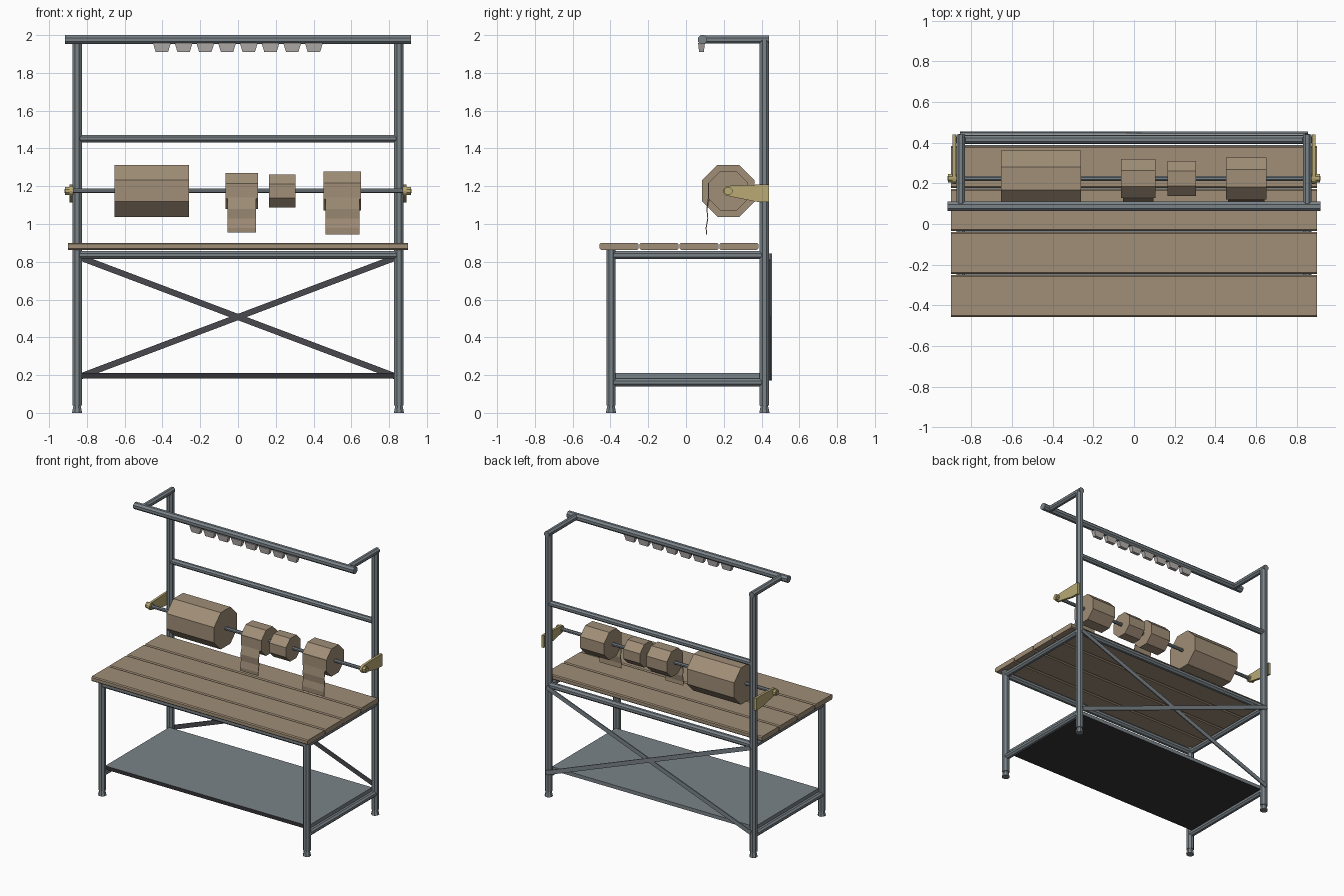
import bpy, bmesh, math
from mathutils import Vector

if "Cube" in bpy.data.objects:
    bpy.data.objects.remove(bpy.data.objects["Cube"], do_unlink=True)


def material(name, rgb):
    lin = [((c / 255 + 0.055) / 1.055) ** 2.4 for c in rgb] + [1]
    m = bpy.data.materials.new(name)
    m.use_nodes = True
    m.diffuse_color = lin
    node = next(n for n in m.node_tree.nodes if n.type == "BSDF_PRINCIPLED")
    node.inputs["Base Color"].default_value = lin
    return m


STEEL = material("grey steel", (122, 131, 137))
DARK = material("dark steel", (74, 73, 78))
BLACK = material("shelf underside", (52, 52, 55))
WOOD = material("tan board", (160, 142, 119))
BRASS = material("yellow bracket", (184, 170, 116))
LAMP = material("pale plastic", (180, 175, 173))


def prism(name, profile, axis, start, end, mat, taper=1.0):
    """Extrude a closed 2D profile along an axis; taper scales the end cap."""
    def place(a, b, t):
        return {"x": (t, a, b), "y": (a, t, b), "z": (a, b, t)}[axis]
    n = len(profile)
    ca = sum(p[0] for p in profile) / n
    cb = sum(p[1] for p in profile) / n
    bm = bmesh.new()
    low = [bm.verts.new(place(a, b, start)) for a, b in profile]
    high = [bm.verts.new(place(ca + (a - ca) * taper, cb + (b - cb) * taper, end))
            for a, b in profile]
    bm.faces.new(low)
    bm.faces.new(high)
    for i in range(n):
        j = (i + 1) % n
        bm.faces.new((low[i], low[j], high[j], high[i]))
    bmesh.ops.recalc_face_normals(bm, faces=bm.faces)
    me = bpy.data.meshes.new(name)
    bm.to_mesh(me)
    bm.free()
    me.materials.append(mat)
    ob = bpy.data.objects.new(name, me)
    bpy.context.collection.objects.link(ob)
    return ob


def ngon(a, b, apothem, sides=8):
    r = apothem / math.cos(math.pi / sides)
    return [(a + r * math.cos((i + 0.5) * math.tau / sides),
             b + r * math.sin((i + 0.5) * math.tau / sides)) for i in range(sides)]


def rect(a0, a1, b0, b1):
    return [(a0, b0), (a1, b0), (a1, b1), (a0, b1)]


def paint(ob, mat, rule):
    """Give a second material to the faces whose normal meets the rule."""
    ob.data.materials.append(mat)
    for f in ob.data.polygons:
        if rule(f.normal):
            f.material_index = 1


POST_X, FRONT_Y, BACK_Y = 0.852, -0.397, 0.415
SHAFT_Y, SHAFT_Z = 0.224, 1.175
BAR_Y, BAR_Z = 0.087, 1.976

# Legs, tall posts, feet and side rails
for side, s in (("left", 1), ("right", -1)):
    x = s * POST_X
    for end, y, top in (("front_leg", FRONT_Y, 0.865), ("back_post", BACK_Y, 1.975)):
        prism(f"{side}_{end}", ngon(x, y, 0.025), "z", 0.04, top, STEEL)
        prism(f"{side}_{end}_foot", ngon(x, y, 0.027), "z", 0, 0.04, STEEL, 0.7)
    for label, z in (("upper", 0.835), ("lower", 0.161)):
        prism(f"{side}_{label}_side_rail", ngon(x, z, 0.021), "y",
              FRONT_Y, BACK_Y, STEEL)
    prism(f"{side}_top_arm", ngon(x, BAR_Z, 0.021), "y", BAR_Y, 0.44, STEEL)

# Cross rails
for name, y, z, half, r in (("front_table_rail", FRONT_Y, 0.836, POST_X, 0.022),
                            ("back_table_rail", BACK_Y, 0.836, POST_X, 0.022),
                            ("middle_rail", BACK_Y, 1.452, POST_X, 0.02),
                            ("top_front_bar", BAR_Y, BAR_Z, 0.917, 0.024)):
    prism(name, ngon(y, z, r), "x", -half, half, STEEL)

# Table planks with softened edges
for i in range(4):
    y0 = -0.457 + i * 0.2115
    y1 = y0 + 0.206
    c = 0.007
    outline = [(y0 + c, 0.863), (y1 - c, 0.863), (y1, 0.863 + c), (y1, 0.9 - c),
               (y1 - c, 0.9), (y0 + c, 0.9), (y0, 0.9 - c), (y0, 0.863 + c)]
    prism(f"plank_{i + 1}", outline, "x", -0.9, 0.9, WOOD)

# Lower shelf, dark everywhere but on top and at the sides
shelf = prism("lower_shelf", rect(-0.372, 0.388, 0.183, 0.21), "x", -0.845, 0.845, STEEL)
paint(shelf, BLACK, lambda n: n.z < -0.5 or n.y < -0.5)

# Crossed braces on the back
for name, s, y in (("rising_brace", 1, 0.44), ("falling_brace", -1, 0.447)):
    a, b = Vector((-0.85 * s, 0.187)), Vector((0.85 * s, 0.828))
    d = (b - a).normalized()
    off = Vector((-d.y, d.x)) * 0.016
    brace = prism(name, [a + off, b + off, b - off, a - off], "y", y, y + 0.008, STEEL)
    paint(brace, DARK, lambda n: n.y < -0.5)

# Roll shaft
prism("roll_shaft", ngon(SHAFT_Y, SHAFT_Z, 0.012), "x", -0.9, 0.9, STEEL)

# Octagonal rolls, two with a loose hanging end
for name, x0, x1, r, tail in (("wide_roll", -0.655, -0.26, 0.138, 0),
                              ("centre_roll", -0.065, 0.105, 0.096, 0.955),
                              ("small_roll", 0.165, 0.304, 0.087, 0),
                              ("right_roll", 0.452, 0.652, 0.104, 0.945)):
    prism(name, ngon(SHAFT_Y, SHAFT_Z, r), "x", x0, x1, WOOD)
    if tail:
        face = SHAFT_Y - r
        path = [(face - 0.003, SHAFT_Z + r * 0.41), (face - 0.004, 1.14),
                (0.108, 1.08), (0.113, 1.03), (0.104, 0.98), (0.106, tail)]
        sheet = path + [(y + 0.005, z) for y, z in reversed(path)]
        prism(f"{name}_loose_end", sheet, "x", x0 + 0.01, x1 - 0.01, WOOD)

# Shaft brackets and end hubs
for side, s in (("left", 1), ("right", -1)):
    nose = [(SHAFT_Y + 0.027 * math.cos(t), SHAFT_Z + 0.027 * math.sin(t))
            for t in (math.radians(90 + 30 * k) for k in range(7))]
    plate = nose + [(0.37, 1.118), (0.44, 1.115), (0.44, 1.208), (0.37, 1.208)]
    prism(f"{side}_bracket", plate, "x", s * 0.875, s * 0.893, BRASS)
    prism(f"{side}_hub", ngon(SHAFT_Y, SHAFT_Z, 0.021), "x", s * 0.87, s * 0.915, BRASS)
    prism(f"{side}_shaft_tip", ngon(SHAFT_Y, SHAFT_Z, 0.011), "x",
          s * 0.91, s * 0.918, BRASS)

# Row of tapered holders under the top bar
for i in range(8):
    x = -0.403 + i * 0.115
    prism(f"holder_{i + 1}", rect(x - 0.047, x + 0.047, 0.064, 0.1), "z",
          1.957, 1.911, LAMP, 0.7)
